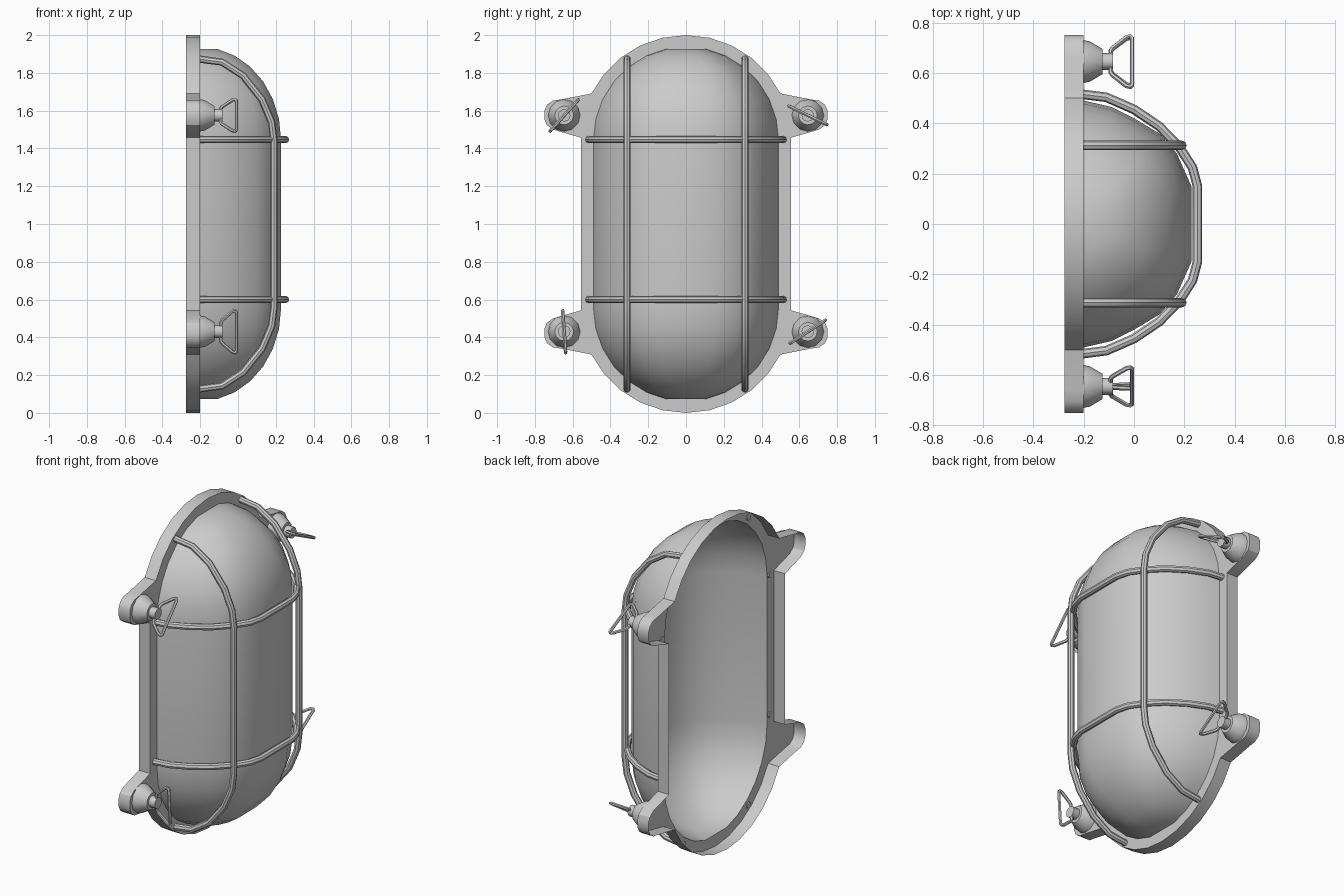
import bpy, bmesh, math
from mathutils import Vector

if "Cube" in bpy.data.objects:
    bpy.data.objects.remove(bpy.data.objects["Cube"])

FRONT, BACK, ZC = -0.2, -0.275, 1.445


def finish(bm, name, angle=30):
    bmesh.ops.remove_doubles(bm, verts=bm.verts, dist=1e-5)
    bmesh.ops.recalc_face_normals(bm, faces=bm.faces)
    me = bpy.data.meshes.new(name)
    bm.to_mesh(me)
    bm.free()
    ob = bpy.data.objects.new(name, me)
    bpy.context.collection.objects.link(ob)
    smooth(ob, angle)
    return ob


def smooth(ob, angle):
    bpy.ops.object.select_all(action='DESELECT')
    ob.select_set(True)
    bpy.context.view_layer.objects.active = ob
    bpy.ops.object.shade_smooth_by_angle(angle=math.radians(angle))


def wire(name, points, radius, closed=False, res=2):
    cu = bpy.data.curves.new(name, 'CURVE')
    cu.dimensions = '3D'
    cu.bevel_depth = radius
    cu.bevel_resolution = res
    cu.use_fill_caps = not closed
    sp = cu.splines.new('POLY')
    sp.points.add(len(points) - 1)
    for p, co in zip(sp.points, points):
        p.co = (*co, 1)
    sp.use_cyclic_u = closed
    ob = bpy.data.objects.new(name, cu)
    bpy.context.collection.objects.link(ob)
    bpy.ops.object.select_all(action='DESELECT')
    ob.select_set(True)
    bpy.context.view_layer.objects.active = ob
    bpy.ops.object.convert(target='MESH')
    smooth(bpy.context.object, 40)


# Glass dome: half-round section, shrunk towards both ends
half = [(.49, 0), (.465, .11), (.42, .2), (.36, .3), (.28, .37), (.15, .428)]
section = half + [(-y, d) for y, d in reversed(half)]
upper = [(math.cos(math.radians(a)), ZC + .493 * math.sin(math.radians(a)))
         for a in (0, 13, 26, 39, 52, 65, 78)]
levels = [(s, 2 - z) for s, z in reversed(upper)] + upper
bm = bmesh.new()
rings = [[bm.verts.new((FRONT + d * s, y * s, z)) for y, d in section] for s, z in levels]
for a, b in zip(rings, rings[1:]):
    for i in range(len(section) - 1):
        bm.faces.new((a[i], a[i + 1], b[i + 1], b[i]))
bm.faces.new(rings[0])
bm.faces.new(rings[-1])
finish(bm, "glass_dome")

# Backing plate: open-backed rim with four lugs, flange cut out behind the glass
quarter = [(.555, 1.457), (.705, 1.50), (.738, 1.525), (.75, 1.555), (.75, 1.6),
           (.735, 1.632), (.705, 1.653), (.658, 1.66)]
quarter += [(.558 * math.cos(math.radians(a)), ZC + .555 * math.sin(math.radians(a)))
            for a in (26.3, 39, 51.7, 64.4, 77.2)]
top = quarter + [(0, 2)] + [(-y, z) for y, z in reversed(quarter)]
outline = top + [(y, 2 - z) for y, z in reversed(top)]
hole = [(.49 * s, z) for s, z in levels] + [(-.49 * s, z) for s, z in reversed(levels)]
bm = bmesh.new()
edges = []
for loop in (outline, hole):
    vs = [bm.verts.new((FRONT, y, z)) for y, z in loop]
    edges.append([bm.edges.new((vs[i - 1], vs[i])) for i in range(len(vs))])
bmesh.ops.triangle_fill(bm, use_beauty=True, edges=edges[0] + edges[1], normal=(1, 0, 0))
wall = bmesh.ops.extrude_edge_only(bm, edges=edges[0])
for v in [g for g in wall['geom'] if isinstance(g, bmesh.types.BMVert)]:
    v.co.x = BACK
finish(bm, "backing_plate")

# Guard bars
rise = [(-.205, 1.873), (-.085, 1.857), (.027, 1.785), (.127, 1.66), (.178, 1.54), (.19, ZC)]
for side, y in (("left", -.312), ("right", .312)):
    wire("upright_guard_" + side,
         [(x, y, z) for x, z in rise] + [(x, y, 2 - z) for x, z in reversed(rise)], .019)
bend = [(-.205, .515), (-.11, .503), (0, .455), (.1, .388), (.18, .305), (.232, .225), (.252, .15)]
for side, z in (("lower", .6), ("upper", 1.447)):
    wire("cross_guard_" + side,
         [(x, y, z) for x, y in bend] + [(x, -y, z) for x, y in reversed(bend)], .019)

# Thumb nuts with wire handles turned at different angles
nut = [(FRONT, .085), (-.175, .08), (-.125, .05), (-.125, .033), (-.083, .033), (-.083, 0)]
grip = [(-.092, .048), (-.085, .06), (-.03, .108), (-.015, .112), (-.008, .104)]
for y, z, turn in ((.645, 1.575, -26), (-.645, 1.575, 48), (-.645, .43, -86), (.645, .43, 33)):
    tag = ("upper" if z > 1 else "lower") + ("_right" if y > 0 else "_left")
    bm = bmesh.new()
    vs = [bm.verts.new((x, y + r, z)) for x, r in nut]
    es = [bm.edges.new(p) for p in zip(vs, vs[1:])]
    bmesh.ops.spin(bm, geom=vs + es, cent=(0, y, z), axis=(1, 0, 0),
                   angle=math.tau, steps=12, use_merge=True)
    finish(bm, "thumb_nut_" + tag, 35)
    c, s = math.cos(math.radians(turn)), math.sin(math.radians(turn))
    loop = grip + [(x, -u) for x, u in reversed(grip)]
    wire("nut_handle_" + tag, [Vector((x, y + u * c, z + u * s)) for x, u in loop], .0095, True, 1)
